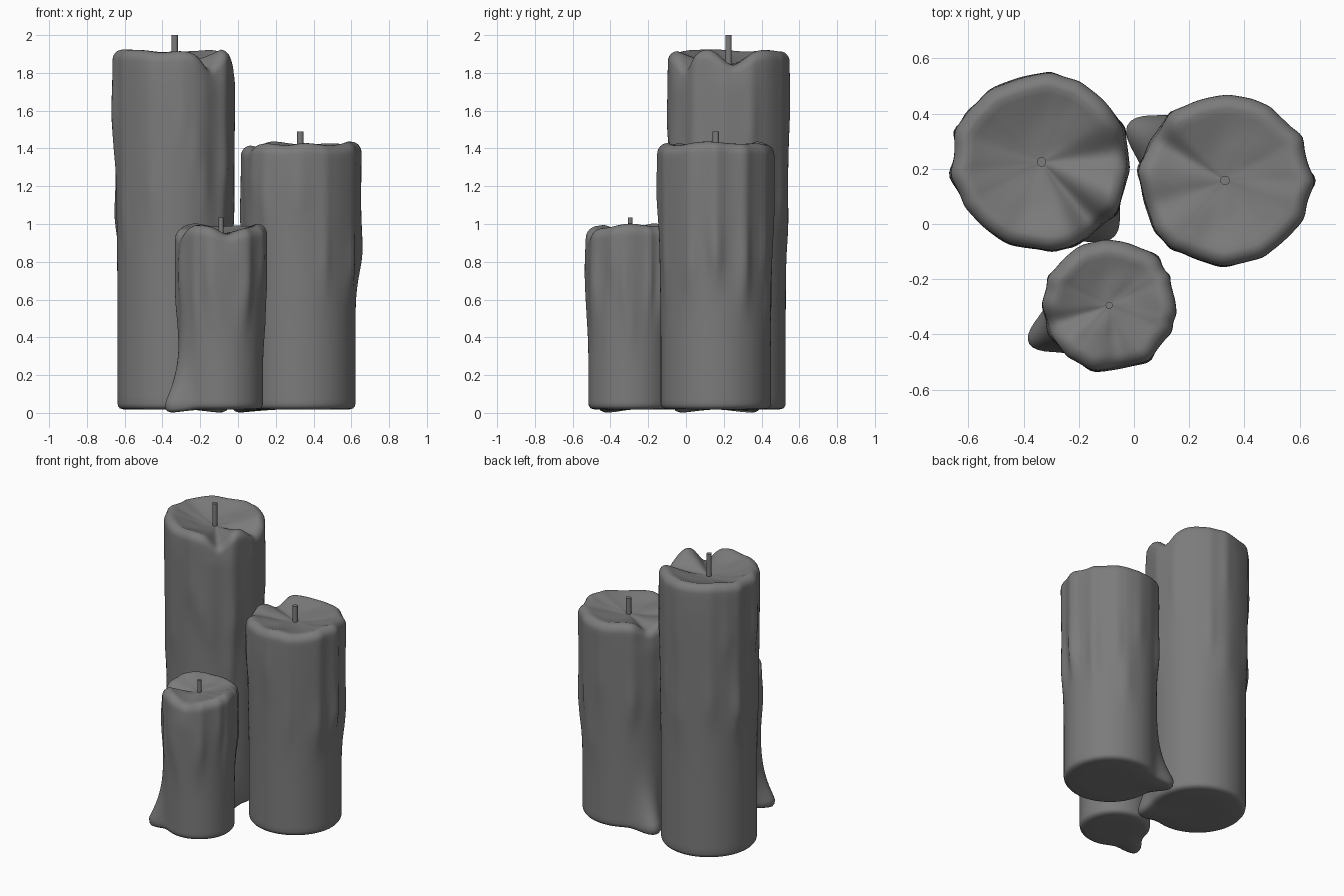
import bpy, bmesh, random
from math import sin, cos, pi, radians, exp

cube = bpy.data.objects.get("Cube")
if cube:
    bpy.data.objects.remove(cube, do_unlink=True)

random.seed(4)
SEGS, RINGS, BASE = 112, 48, 0.018


def material(name, value):
    m = bpy.data.materials.new(name)
    m.use_nodes = True
    m.diffuse_color = (value, value, value, 1)
    m.node_tree.nodes["Principled BSDF"].inputs["Base Color"].default_value = m.diffuse_color
    return m


GREY = material("wax grey", 0.2)


def bell(angle, centre, width):
    d = (angle - radians(centre) + pi) % (2 * pi) - pi
    return exp(-(d / radians(width)) ** 2)


def ramp(x):
    x = min(max(x, 0), 1)
    return x * x * (3 - 2 * x)


def candle(name, centre, radius, top, wick_top, depth, dips, drips, foot):
    """dips: (angle, width, depth); drips: (angle, width, size, end height);
    foot: (angle, width, reach)."""
    cx, cy = centre
    # Thin irregular rivulets below the rim
    thin = [(k * 30 + random.uniform(-9, 9), random.uniform(5, 9), random.uniform(0.005, 0.014),
             top * random.uniform(0.45, 0.8)) for k in range(12)]

    def rim(a):
        wave = 0.006 * sin(3 * a + top) + 0.005 * sin(5 * a + 2 * top)
        return top - 0.008 + wave - sum(d * bell(a, c, w) for c, w, d in dips)

    def wall(a, z):
        r = radius + 0.014 * ramp((z - 0.25 * top) / (0.75 * top))
        for c, w, size, end in drips + thin:
            bulge = 0.55 + 0.45 * exp(-((z - end - 0.1) / 0.15) ** 2)
            r += size * bell(a, c, w) * bulge * ramp((z - end + 0.2) / 0.3)
        # Fold the wall inwards under each dip in the rim
        for c, w, d in dips:
            r -= 0.3 * d * bell(a, c, w) * ramp((z - top + 0.22) / 0.2)
        c, w, reach = foot
        return r + reach * bell(a, c, w) * exp(-(max(z - 0.05, 0) / 0.17) ** 1.2)

    def section(a):
        h = rim(a)
        low = BASE - 0.016 * bell(a, foot[0], foot[1])
        r0 = wall(a, 0.04)
        # Underside and rounded bottom edge
        pts = [(r0 * 0.5, BASE), (r0 - 0.035, low), (r0 - 0.012, low + 0.006), (r0 - 0.003, low + 0.018)]
        # Dripping side wall
        for i in range(RINGS + 1):
            z = 0.05 + (h - 0.105) * i / RINGS
            pts.append((wall(a, z), z))
        # Rounded lip
        lip = wall(a, h - 0.055)
        for i in range(1, 7):
            t = i / 6 * pi / 2
            pts.append((lip - 0.05 * (1 - cos(t)), h - 0.055 + 0.055 * sin(t)))
        # Melted dish
        inner, floor = lip - 0.05, top - depth
        for i in range(1, 11):
            f = 1 - i / 11
            ripple = 0.006 * sin(4 * a + 7 * f) * f * (1 - f)
            pts.append((inner * f, floor + (h - floor) * f ** 1.6 + ripple))
        return pts

    bm = bmesh.new()
    columns = []
    for s in range(SEGS):
        a = 2 * pi * s / SEGS
        columns.append([bm.verts.new((cx + r * cos(a), cy + r * sin(a), z)) for r, z in section(a)])
    under = bm.verts.new((cx, cy, BASE))
    dish = bm.verts.new((cx, cy, top - depth))
    for s in range(SEGS):
        p, q = columns[s], columns[(s + 1) % SEGS]
        bm.faces.new((under, q[0], p[0]))
        bm.faces.new((dish, p[-1], q[-1]))
        for i in range(len(p) - 1):
            bm.faces.new((p[i], q[i], q[i + 1], p[i + 1]))
    mesh = bpy.data.meshes.new(name)
    bm.to_mesh(mesh)
    bm.free()
    mesh.materials.append(GREY)
    mesh.shade_smooth()
    bpy.context.collection.objects.link(bpy.data.objects.new(name, mesh))

    # Wick
    z0 = top - depth - 0.02
    bpy.ops.mesh.primitive_cylinder_add(vertices=16, radius=0.017 if top > 1.2 else 0.013,
                                        depth=wick_top - z0, location=(cx, cy, (wick_top + z0) / 2))
    wick = bpy.context.object
    wick.name = name + "_wick"
    wick.data.materials.append(GREY)
    bpy.ops.object.shade_smooth_by_angle(angle=radians(40))


candle("tall_candle", (-0.335, 0.225), 0.303, 1.93, 2.0, 0.085,
       dips=[(-50, 13, 0.09), (5, 18, 0.08), (-105, 18, 0.02), (110, 20, 0.02)],
       drips=[(160, 8, 0.03, 0.95), (-70, 8, 0.016, 1.3), (-33, 8, 0.016, 1.2), (85, 12, 0.01, 0.9),
              (190, 9, 0.018, 1.5)],
       foot=(-46, 15, 0.075))

candle("medium_candle", (0.33, 0.158), 0.292, 1.435, 1.49, 0.055,
       dips=[(150, 13, 0.055), (200, 15, 0.03), (255, 16, 0.015)],
       drips=[(0, 7, 0.03, 0.75), (-25, 7, 0.016, 0.7), (30, 8, 0.014, 0.6), (130, 8, 0.014, 0.8),
              (172, 8, 0.016, 0.9), (70, 9, 0.01, 0.5)],
       foot=(150, 15, 0.115))

candle("short_candle", (-0.09, -0.295), 0.222, 1.0, 1.035, 0.05,
       dips=[(200, 14, 0.045), (-80, 20, 0.05)],
       drips=[(45, 9, 0.022, 0.55), (-60, 9, 0.012, 0.5), (-105, 9, 0.014, 0.6), (0, 8, 0.01, 0.4),
              (182, 8, 0.012, 0.5)],
       foot=(205, 16, 0.1))
